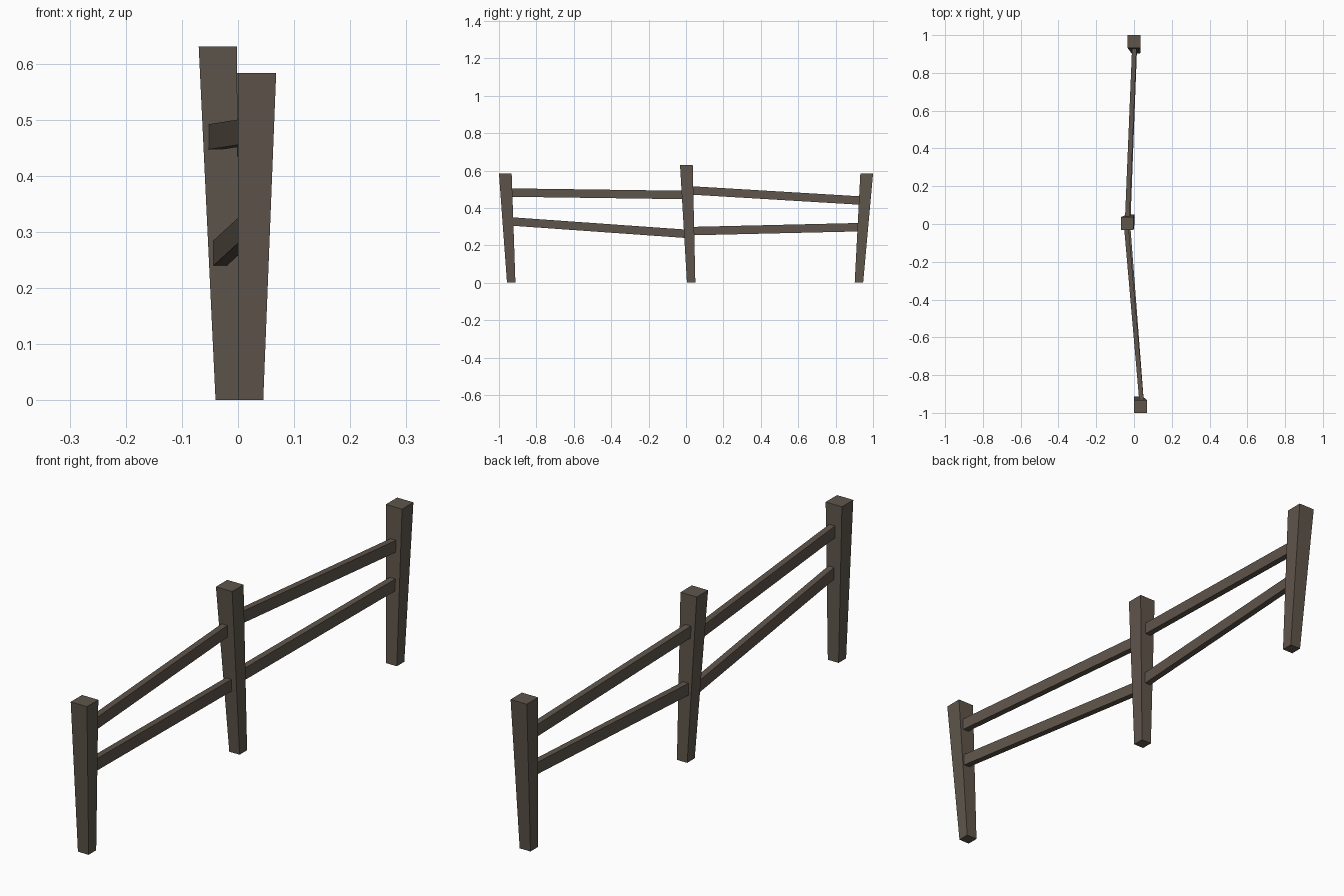
import bpy, bmesh
from mathutils import Vector

if "Cube" in bpy.data.objects:
    bpy.data.objects.remove(bpy.data.objects["Cube"])

wood = bpy.data.materials.new("weathered brown wood")
wood.diffuse_color = (0.115, 0.092, 0.071, 1)
wood.use_nodes = True
wood.node_tree.nodes["Principled BSDF"].inputs["Base Color"].default_value = wood.diffuse_color


def make_object(name, rings):
    """Four-sided solid skinned between two rings of corners."""
    bm = bmesh.new()
    a, b = [[bm.verts.new(p) for p in ring] for ring in rings]
    bm.faces.new(a)
    bm.faces.new(b)
    for i in range(4):
        j = (i + 1) % 4
        bm.faces.new((a[i], a[j], b[j], b[i]))
    bmesh.ops.recalc_face_normals(bm, faces=bm.faces)
    mesh = bpy.data.meshes.new(name)
    bm.to_mesh(mesh)
    bm.free()
    mesh.materials.append(wood)
    bpy.context.collection.objects.link(bpy.data.objects.new(name, mesh))


def post(name, bottom, top, height):
    """Leaning post, wider at the top; each end is (x0, x1, y0, y1)."""
    def ring(r, z):
        x0, x1, y0, y1 = r
        return [(x0, y0, z), (x1, y0, z), (x1, y1, z), (x0, y1, z)]
    make_object(name, (ring(bottom, 0), ring(top, height)))


def rail(name, start, end, w=0.024, h=0.045):
    """Flat rail between two centre points."""
    def ring(p):
        return [Vector(p) + Vector((sx * w / 2, 0, sz * h / 2))
                for sx, sz in ((-1, -1), (1, -1), (1, 1), (-1, 1))]
    make_object(name, (ring(start), ring(end)))


# Posts
post("front_post", (0, 0.045, -0.957, -0.912), (0, 0.068, -1, -0.932), 0.583)
post("middle_post", (-0.04, 0.003, 0.005, 0.05), (-0.07, -0.002, -0.032, 0.036), 0.63)
post("back_post", (-0.012, 0.033, 0.902, 0.947), (-0.034, 0.034, 0.932, 1), 0.583)

# Rails
rail("front_upper_rail", (0.04, -0.94, 0.482), (-0.042, 0.0, 0.469))
rail("front_lower_rail", (0.04, -0.94, 0.328), (-0.033, 0.01, 0.261))
rail("back_upper_rail", (-0.036, 0.02, 0.494), (0.002, 0.94, 0.439))
rail("back_lower_rail", (-0.03, 0.03, 0.276), (0.004, 0.93, 0.297))
